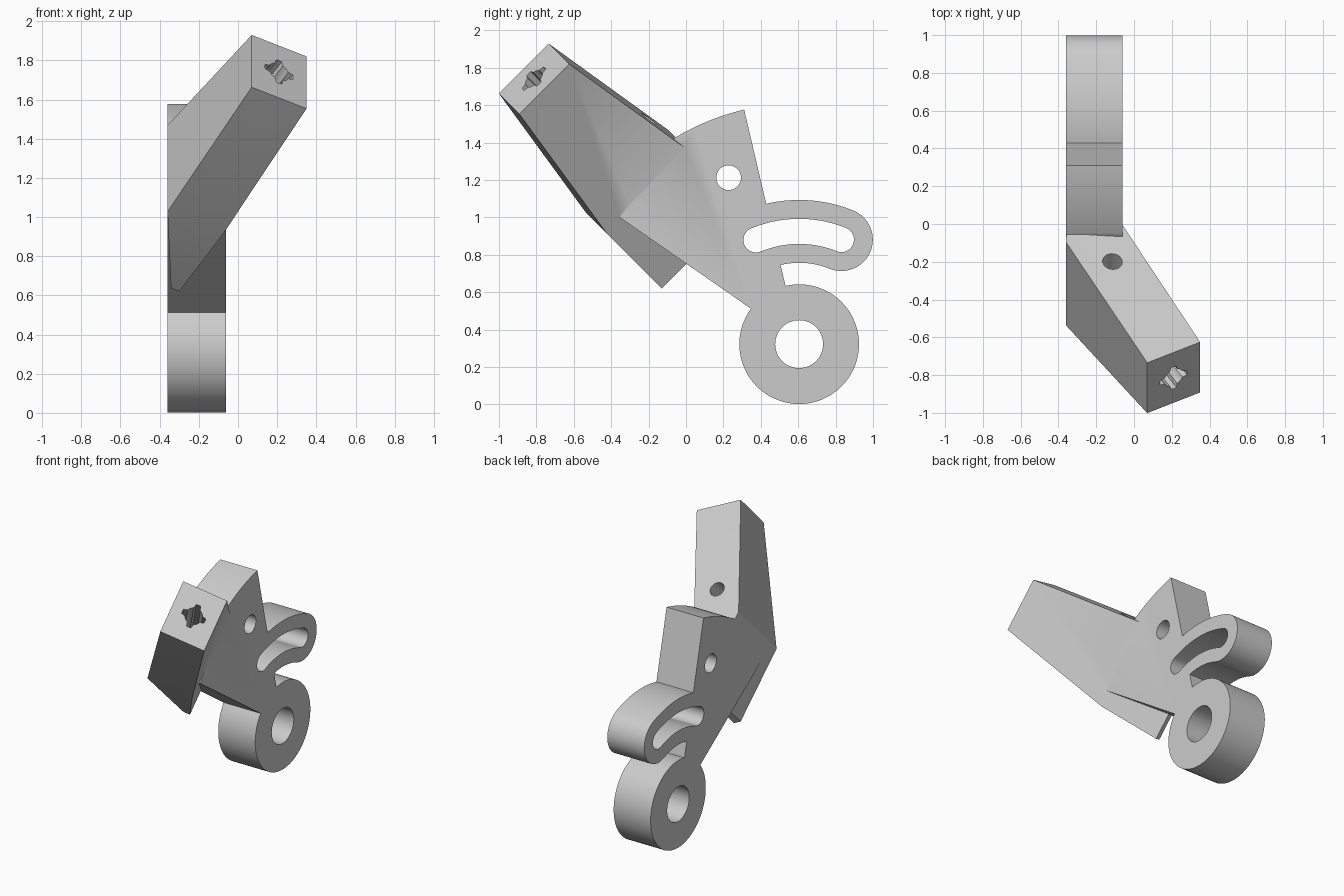
import bpy, bmesh, math
from mathutils import Vector

cube = bpy.data.objects.get("Cube")
if cube:
    bpy.data.objects.remove(cube)

grey = bpy.data.materials.new("light_grey")
grey.use_nodes = True
colour = (0.6, 0.6, 0.6, 1)
grey.diffuse_color = colour
grey.node_tree.nodes["Principled BSDF"].inputs["Base Color"].default_value = colour

PIVOT = (0.605, 0.322)      # y, z of the ring centre
X0, X1 = -0.36, -0.06       # plate thickness
R2 = math.sqrt(0.5)


def arc(radius, start, end, centre=PIVOT, steps=32):
    pts = []
    for i in range(steps + 1):
        a = math.radians(start + (end - start) * i / steps)
        pts.append((centre[0] + radius * math.cos(a), centre[1] + radius * math.sin(a)))
    return pts


def on_pivot(radius, angle):
    return arc(radius, angle, angle, steps=1)[0]


def skin(name, loops):
    """Solid made from matching vertex loops, capped at both ends."""
    bm = bmesh.new()
    rings = [[bm.verts.new(p) for p in loop] for loop in loops]
    n = len(rings[0])
    bm.faces.new(rings[0])
    bm.faces.new(rings[-1])
    for a, b in zip(rings, rings[1:]):
        for i in range(n):
            j = (i + 1) % n
            bm.faces.new((a[i], a[j], b[j], b[i]))
    bmesh.ops.recalc_face_normals(bm, faces=bm.faces)
    mesh = bpy.data.meshes.new(name)
    bm.to_mesh(mesh)
    bm.free()
    mesh.materials.append(grey)
    obj = bpy.data.objects.new(name, mesh)
    bpy.context.collection.objects.link(obj)
    return obj


def extrude_x(name, profile, x0, x1):
    return skin(name, [[(x, y, z) for y, z in profile] for x in (x0, x1)])


def bore(name, start, end, side, up, profile):
    """Straight cutter between two points with a profile in the side/up plane."""
    return skin(name, [[p + side * a + up * b for a, b in profile] for p in (start, end)])


def combine(target, other, operation):
    mod = target.modifiers.new(operation, "BOOLEAN")
    mod.operation = operation
    mod.solver = "EXACT"
    mod.object = other
    bpy.context.view_layer.objects.active = target
    bpy.ops.object.modifier_apply(modifier=mod.name)
    bpy.data.objects.remove(other)


# Plate: ring, curved slot lobe and sector, all concentric
NECK, TIP = 103.2, 68
outline = arc(0.32, 143.6, 360 + NECK, steps=72)
outline += arc(0.435, NECK, TIP, steps=20)
outline += arc(0.168, TIP + 180, TIP + 360, on_pivot(0.603, TIP))[1:]
outline += arc(0.771, TIP, NECK, steps=20)[1:]
outline += arc(1.288, NECK, 121.3, steps=20)
outline += [(-0.355, 1.0)]
bracket = extrude_x("bracket", outline, X0, X1)


# Arm: u runs along the block's height, v along its sloping length
def uv(x, u, v):
    return Vector((x, (u - v) * R2, (u + v) * R2))


def section(left, right, low, high):
    return [uv(*left[:1], high, left[1]), uv(*right[:1], high, right[1]),
            uv(*right[:1], low, right[1]), uv(*left[:1], low, left[1])]


arm = skin("arm", [
    section((0.07, 1.884), (0.35, 1.729), 0.468, 0.845),
    section((-0.36, 1.106), (-0.075, 0.947), 0.347, 0.97),
    section((-0.342, 0.553), (-0.30, 0.53), 0.347, 0.97),
])
combine(bracket, arm, "UNION")

# Ring bore, small round hole and curved slot through the plate
combine(bracket, extrude_x("ring_bore", arc(0.128, 0, 354, steps=59), -1, 1), "DIFFERENCE")
combine(bracket, extrude_x("pin_hole", arc(0.066, 0, 350, (0.228, 1.212), 35), -1, 1), "DIFFERENCE")
SLOT = 112.5
slot = arc(0.67, TIP, SLOT, steps=24)
slot += arc(0.067, SLOT, SLOT + 180, on_pivot(0.603, SLOT))[1:]
slot += arc(0.536, SLOT, TIP, steps=24)[1:]
slot += arc(0.067, TIP + 180, TIP + 360, on_pivot(0.603, TIP))[1:-1]
combine(bracket, extrude_x("curved_slot", slot, -1, 1), "DIFFERENCE")

# Keyed channel down the arm from its tip
tip = uv(0.21, 0.656, 1.807)
inner = uv(-0.114, 0.656, 1.22)
axis = (inner - tip).normalized()
up = uv(0, 1, 0)
side = axis.cross(up)
channel = []
for i in range(32):
    a = math.tau * i / 32
    r = 0.082 if i % 8 in (0, 1, 7) else 0.058
    channel.append((r * math.cos(a), r * math.sin(a)))
combine(bracket, bore("channel", tip - axis * 0.1, inner, side, up, channel), "DIFFERENCE")

# Round hole from the arm's upper face into the channel
round_profile = arc(0.052, 0, 348.75, (0, 0), 31)
combine(bracket, bore("top_hole", inner, inner + up * 0.5, side, axis, round_profile), "DIFFERENCE")

bpy.ops.object.select_all(action="DESELECT")
bracket.select_set(True)
bpy.context.view_layer.objects.active = bracket
bpy.ops.object.shade_smooth_by_angle(angle=math.radians(30))
